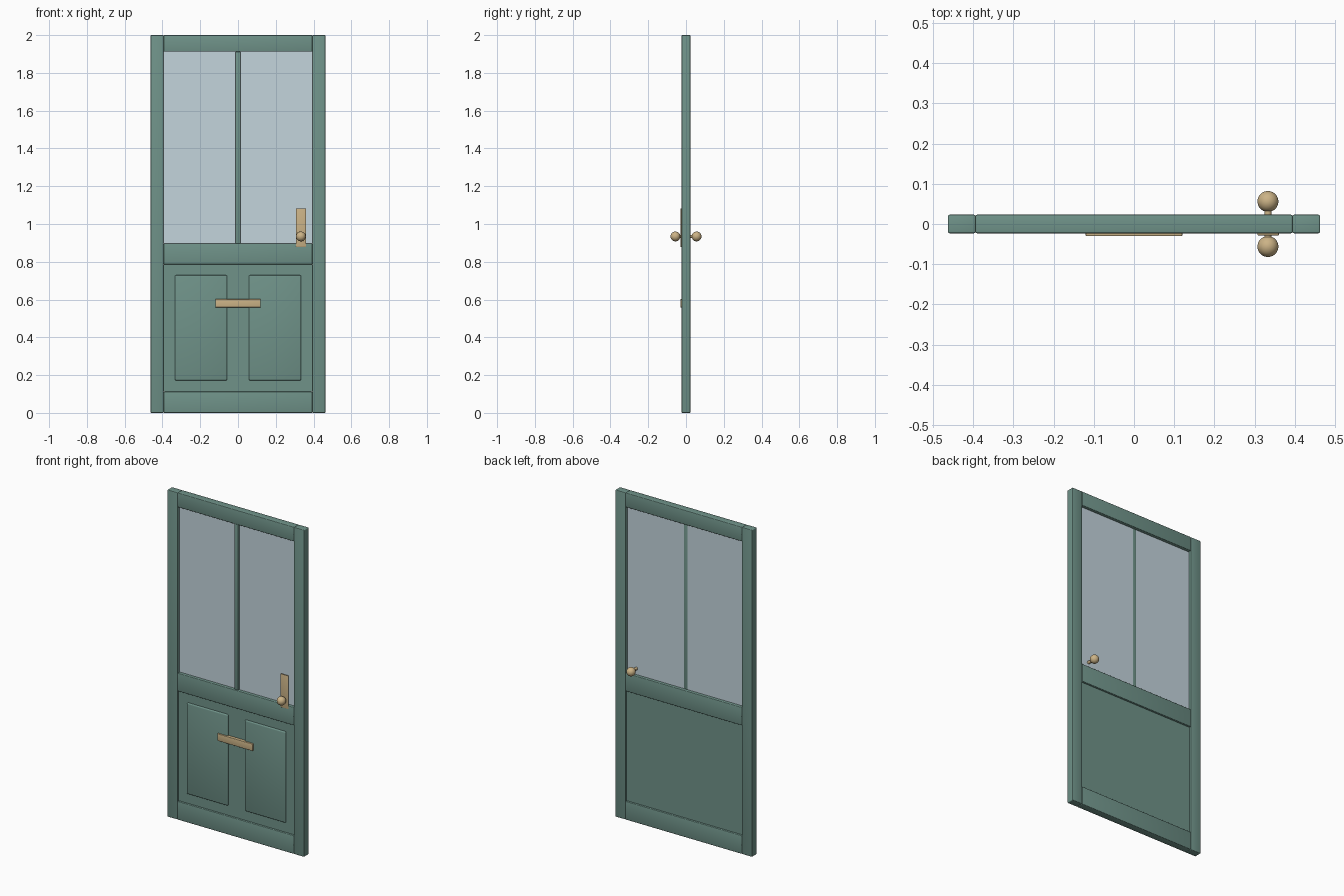
import bpy
from math import radians

if "Cube" in bpy.data.objects:
    bpy.data.objects.remove(bpy.data.objects["Cube"])


def material(name, color):
    m = bpy.data.materials.new(name)
    m.diffuse_color = color
    m.use_nodes = True
    m.node_tree.nodes["Principled BSDF"].inputs["Base Color"].default_value = m.diffuse_color
    return m


PAINT = material("green_paint", (0.16, 0.29, 0.25, 1))
BRASS = material("brass", (0.60, 0.45, 0.24, 1))
GLASS = material("glass", (0.55, 0.66, 0.72, 0.45))


def finish(obj, name, mat):
    obj.name = name
    obj.data.materials.append(mat)
    bpy.ops.object.shade_smooth_by_angle(angle=radians(40))
    return obj


def box(name, x, y, z, mat, bevel=0.0):
    """Box from (min, max) ranges, with an optional rounded edge."""
    bpy.ops.mesh.primitive_cube_add(size=1, location=[sum(r) / 2 for r in (x, y, z)])
    obj = bpy.context.object
    obj.scale = [r[1] - r[0] for r in (x, y, z)]
    bpy.ops.object.transform_apply(location=False, rotation=False, scale=True)
    if bevel:
        mod = obj.modifiers.new("rounded_edges", 'BEVEL')
        mod.width = bevel
        mod.segments = 3
        bpy.ops.object.modifier_apply(modifier=mod.name)
    return finish(obj, name, mat)


W, IN, D = 0.463, 0.394, 0.023   # half width, half opening, half depth

# Frame: two full-height stiles with three rails between them
for side, x in (("left", (-W, -IN)), ("right", (IN, W))):
    box(side + "_stile", x, (-D, D), (0, 2), PAINT, 0.004)
for name, z in (("bottom", (0, 0.112)), ("lock", (0.786, 0.897)), ("top", (1.912, 2))):
    box(name + "_rail", (-IN, IN), (-D, D), z, PAINT, 0.004)

# Lower panel with two raised fields on the front
box("lower_panel", (-IN, IN), (-0.011, 0.011), (0.112, 0.786), PAINT)
for side, x in (("left", (-0.334, -0.057)), ("right", (0.057, 0.334))):
    box(side + "_raised_field", x, (-0.020, -0.004), (0.172, 0.729), PAINT, 0.007)

# Window pane and its glazing bar
box("window_glass", (-IN, IN), (-0.004, 0.004), (0.897, 1.912), GLASS)
box("glazing_bar", (-0.013, 0.013), (-0.017, 0.005), (0.897, 1.912), PAINT, 0.003)

# Letter slot and lock plate
box("letter_slot", (-0.12, 0.12), (-0.030, -0.010), (0.559, 0.602), BRASS, 0.002)
box("lock_plate", (0.307, 0.360), (-0.028, -0.023), (0.879, 1.083), BRASS, 0.001)

# Spindle and a knob on each side
KX, KZ = 0.333, 0.934
bpy.ops.mesh.primitive_cylinder_add(vertices=24, radius=0.009, depth=0.11,
                                    location=(KX, 0, KZ), rotation=(radians(90), 0, 0))
finish(bpy.context.object, "knob_spindle", BRASS)
for side, y in (("front", -0.056), ("back", 0.056)):
    bpy.ops.mesh.primitive_uv_sphere_add(segments=32, ring_count=16, radius=0.026,
                                         location=(KX, y, KZ))
    finish(bpy.context.object, side + "_knob", BRASS)
